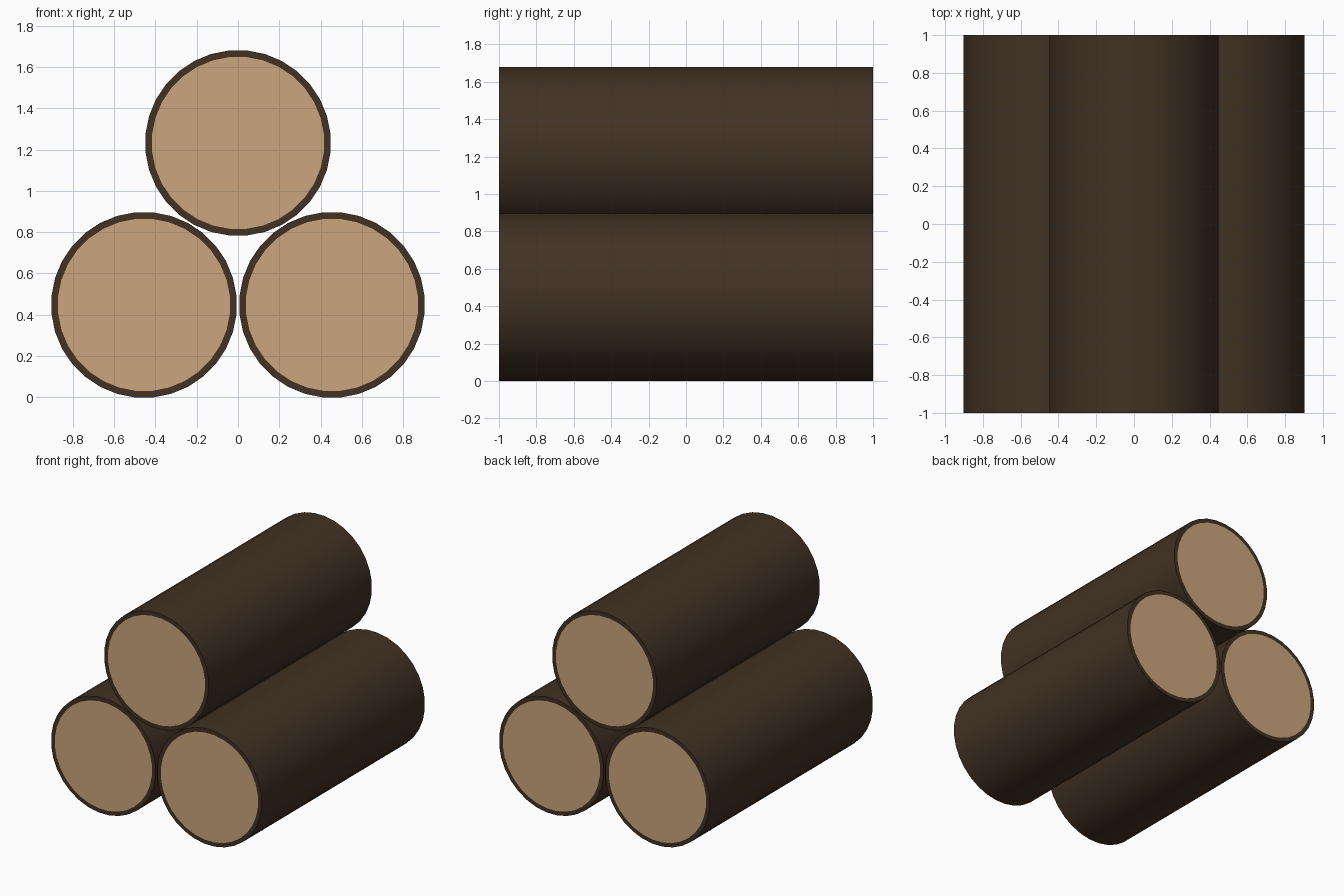
import bpy, bmesh, math
from mathutils import Matrix

if "Cube" in bpy.data.objects:
    bpy.data.objects.remove(bpy.data.objects["Cube"])

SIDES = 32
RADIUS = 0.45
LENGTH = 2.0
RIM = 0.032
REST = RADIUS * math.cos(math.pi / SIDES)  # centre height when lying on a flat side


def material(name, rgb):
    m = bpy.data.materials.new(name)
    m.diffuse_color = (*rgb, 1)
    m.use_nodes = True
    m.node_tree.nodes["Principled BSDF"].inputs["Base Color"].default_value = m.diffuse_color
    return m


bark = material("bark", (0.054, 0.031, 0.017))
wood = material("cut_wood", (0.60, 0.38, 0.21))


def log(name, x, z):
    bm = bmesh.new()
    bmesh.ops.create_cone(bm, cap_ends=True, segments=SIDES, radius1=RADIUS,
                          radius2=RADIUS, depth=LENGTH)
    # pale cut ends framed by a bark rim
    caps = [f for f in bm.faces if len(f.verts) > 4]
    bmesh.ops.inset_individual(bm, faces=caps, thickness=RIM)
    for f in bm.faces:
        f.material_index = 1 if len(f.verts) > 4 else 0
        f.smooth = True
    # flat side down, axis along y
    turn = Matrix.Rotation(math.pi / 2, 4, 'X') @ Matrix.Rotation(math.pi / SIDES, 4, 'Z')
    bm.transform(turn)
    mesh = bpy.data.meshes.new(name)
    bm.to_mesh(mesh)
    bm.free()
    mesh.materials.append(bark)
    mesh.materials.append(wood)
    obj = bpy.data.objects.new(name, mesh)
    obj.location = (x, 0, z)
    bpy.context.collection.objects.link(obj)
    bpy.ops.object.select_all(action='DESELECT')
    obj.select_set(True)
    bpy.context.view_layer.objects.active = obj
    bpy.ops.object.shade_smooth_by_angle(angle=math.radians(30))


# two logs on the ground, one resting on top
log("left_log", -0.455, REST)
log("right_log", 0.455, REST)
log("top_log", 0, REST + 0.784)
